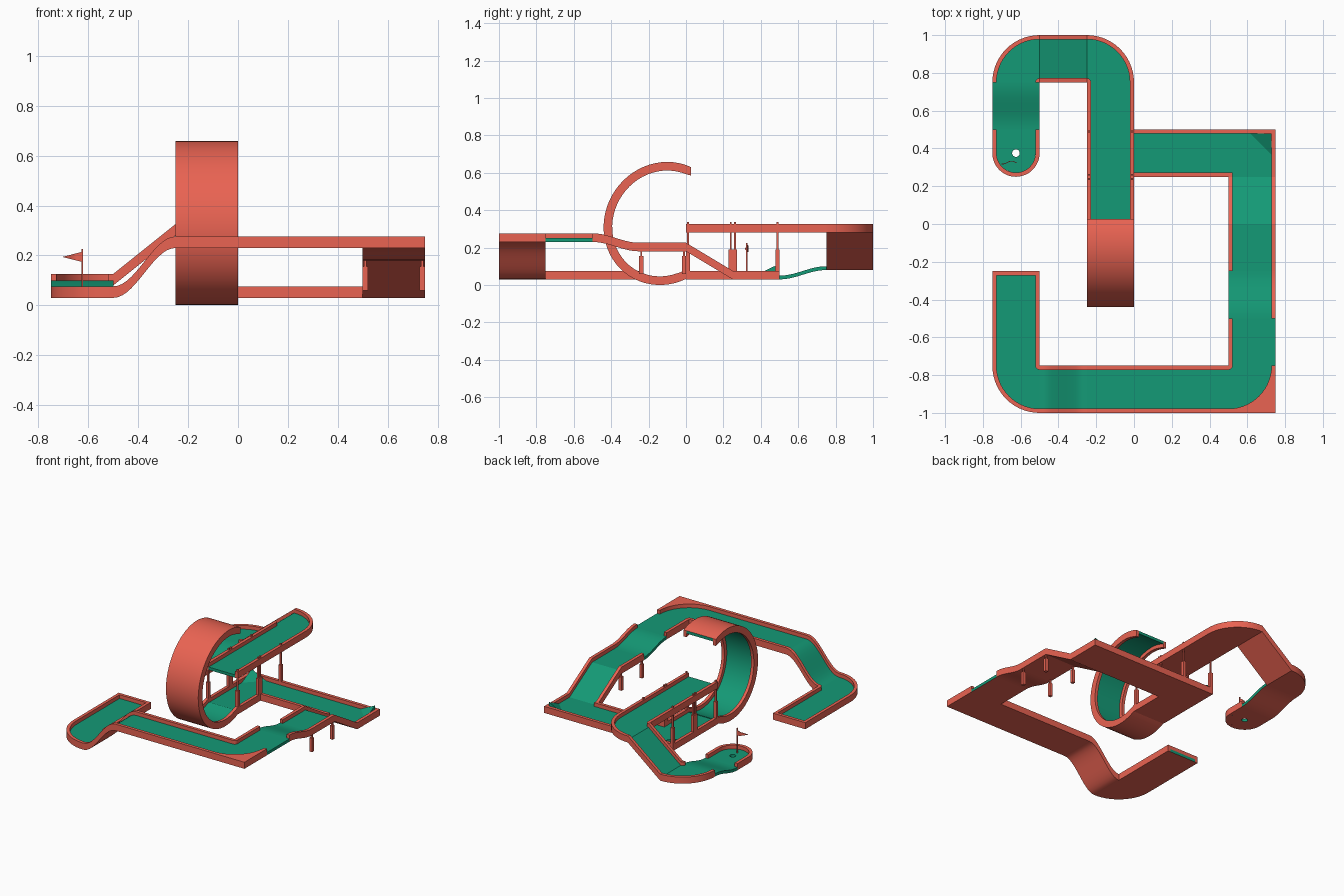
import bpy, bmesh, math
from mathutils import Vector as V

if "Cube" in bpy.data.objects:
    bpy.data.objects.remove(bpy.data.objects["Cube"])

W, T, F, H = 0.25, 0.022, 0.02, 0.046   # tile width, wall, floor and wall heights


def material(name, rgb):
    m = bpy.data.materials.new(name)
    m.diffuse_color = (*rgb, 1)
    m.use_nodes = True
    m.node_tree.nodes["Principled BSDF"].inputs["Base Color"].default_value = m.diffuse_color
    return m


RED = material("red", (0.82, 0.125, 0.085))
GREEN = material("green", (0.007, 0.32, 0.18))
X, Y, Z = V((1, 0, 0)), V((0, 1, 0)), V((0, 0, 1))


def finish(name, bm):
    bmesh.ops.remove_doubles(bm, verts=bm.verts, dist=1e-6) if name.endswith("corner") else None
    bmesh.ops.recalc_face_normals(bm, faces=bm.faces)
    me = bpy.data.meshes.new(name)
    bm.to_mesh(me)
    bm.free()
    me.materials.append(RED)
    me.materials.append(GREEN)
    ob = bpy.data.objects.new(name, me)
    bpy.context.collection.objects.link(ob)
    return ob


# rectangle swept along frames (point, side, up); floors are green with a red underside
def sweep(bm, frames, u0, u1, h1, green=False, h0=0, closed=False):
    rings = []
    for p, s, n in frames:
        b = u1(s) if callable(u1) else u1
        rings.append([bm.verts.new(p + s * u + n * h)
                      for u, h in ((u0, h0), (b, h0), (b, h1), (u0, h1))])
    pairs = list(zip(rings, rings[1:] + rings[:1] if closed else rings[1:]))
    for r, q in pairs:
        for k in range(4):
            j = (k + 1) % 4
            f = bm.faces.new((r[k], r[j], q[j], q[k]))
            f.material_index = int(green and k != 0)
    if not closed:
        for r in (rings[0], rings[-1]):
            bm.faces.new(r).material_index = int(green)


def box(bm, x0, x1, y0, y1, z0, z1, green=False):
    sweep(bm, [(V((x0, y, z0)), X, Z) for y in (y0, y1)], 0, x1 - x0, z1 - z0, green)


def lane(bm, frames, left=True, right=True):
    sweep(bm, frames, T if left else 0, W - T if right else W, F, True)
    if left:
        sweep(bm, frames, 0, T, H)
    if right:
        sweep(bm, frames, W - T, W, H)


# straight, sloped or S-curved tile; a-b is the u=0 edge
def straight(name, a, b, side, z0, z1=None, smooth=False, left=True, right=True, end=None):
    z1 = z0 if z1 is None else z1
    n = 14 if smooth else 1
    fr = []
    for i in range(n + 1):
        t = i / n
        k = (1 - math.cos(math.pi * t)) / 2 if smooth else t
        fr.append((V((a[0] + (b[0] - a[0]) * t, a[1] + (b[1] - a[1]) * t,
                      z0 + (z1 - z0) * k)), side, Z))
    bm = bmesh.new()
    lane(bm, fr, left, right)
    if end:
        box(bm, *end)
    finish(name, bm)


def radial(d):
    return V((math.cos(math.radians(d)), math.sin(math.radians(d)), 0))


def round_corner(name, c, a0, z, filled=False):
    fr = [(V((*c, z)), radial(a0 + 90 * i / 14), Z) for i in range(15)]
    bm = bmesh.new()
    lane(bm, fr, right=not filled)if not filled else sweep(bm, fr, T, W - T, F, True)
    if filled:
        sweep(bm, fr, 0, T, H)
        sweep(bm, fr, W - T, lambda s: W / max(abs(s.x), abs(s.y)), H)
    finish(name, bm)


# square corner: outer walls on the far y side and one x side, sloped kicker in the corner
def square_corner(name, x, y, z, m):
    def bx(a, b, *r):
        a, b = sorted((x + m * a, x + m * b))
        box(bm, a, b, *r)
    bm = bmesh.new()
    bx(0, W - T, y, y + W - T, z, z + F, True)
    bx(W - T, W, y, y + W, z, z + H)
    bx(0, W - T, y + W - T, y + W, z, z + H)
    bx(0, T, y, y + T, z, z + H)
    e = W - T
    v = [bm.verts.new((x + m * a, y + b, z + c)) for a, b, c in
         ((e - .111, e, F), (e, e, F), (e, e - .111, F), (e, e, .073))]
    for t in ((0, 1, 2), (0, 1, 3), (1, 2, 3), (0, 2, 3)):
        bm.faces.new([v[i] for i in t]).material_index = 1
    finish(name, bm)


# front run: start, rise, bumper corner, open-sided tiles, bridge, ramp
straight("start_lane", (-.75, -.25), (-.75, -.75), X, .03,
         end=(-.75 + T, -.5 - T, -.25 - T, -.25, .03, .03 + H))
round_corner("start_corner", (-.5, -.75), 180, .03)
straight("rise_lane", (-.5, -1), (-.25, -1), Y, .03, .23, True)
straight("front_lane", (-.25, -1), (.5, -1), Y, .23)
round_corner("bumper_corner", (.5, -.75), 270, .23, True)
straight("open_right_lane", (.5, -.75), (.5, -.5), X, .23, right=False)
straight("open_left_dip", (.5, -.5), (.5, -.25), X, .23, .18, True, left=False)
straight("bridge_lane", (.5, -.25), (.5, 0), X, .18)
straight("down_ramp", (.5, 0), (.5, .25), X, .18, .03)
square_corner("right_kicker_corner", .5, .25, .03, 1)
straight("middle_lane", (.5, .25), (0, .25), Y, .03)
square_corner("left_kicker_corner", 0, .25, .03, -1)
straight("loop_entry_lane", (-.25, .25), (-.25, 0), X, .03)

# loop: slightly leaning ring, ends cut vertically
def ring(t):
    return V((-.25, -.12 - .02 * math.cos(t) - .32 * math.sin(t), .329 * (1 - math.cos(t))))


N, A0, A1 = 40, -.4528, 3.55
frames = []
for i in range(N + 1):
    t = A0 + (A1 - A0) * i / N
    tan = ring(t + .01) - ring(t - .01)
    up = V((0, tan.z, -tan.y)).normalized()
    up = Z if i == 0 else -Z if i == N else up
    frames.append((ring(t), X, up))
bm = bmesh.new()
lane(bm, frames)
finish("loop", bm)

# raised run down to the hole
straight("raised_lane", (-.25, 0), (-.25, .75), X, .28)
round_corner("raised_corner", (-.25, .75), 0, .28)
straight("back_ramp", (-.25, .75), (-.5, .75), Y, .28, .08)
round_corner("back_corner", (-.5, .75), 90, .08)
straight("wave_tile", (-.75, .75), (-.75, .5), X, .08, .03, True, False, False)

# hole tile: floor around the cup, U-shaped wall
C = V((-.625, .375, .03))
R = .125 - T


def green_edge(s):
    if s.y < 1e-6:
        return R
    return min(R / max(abs(s.x), 1e-6), .125 / s.y)


c = math.degrees(math.atan2(.125, R))
angles = sorted([i * 10 for i in range(36)] + [c, 180 - c])
bm = bmesh.new()
sweep(bm, [(C, radial(a), Z) for a in angles], .02, green_edge, F, True, closed=True)
wall = [(C + Y * .125, -X, Z)] + [(C, radial(180 + 180 * i / 24), Z) for i in range(25)]
wall.append((C + Y * .125, X, Z))
sweep(bm, wall, R, .125, H)
finish("hole_tile", bm)

# flag with a gently waving pennant
bm = bmesh.new()
box(bm, -.628, -.622, .322, .328, .045, .225)
fr = []
for i in range(9):
    t = i / 8
    h = .019 * (1 - t) + .001
    fr.append((V((-.626 - .075 * t, .325 + .008 * math.sin(5 * t), .194 - h)),
               V((0, .004, 0)), Z * 2 * h))
sweep(bm, fr, -.5, .5, 1)
finish("flag", bm)


# supports: thick foot with a thin rod
def support(name, x, y, z0, z1, z2):
    bm = bmesh.new()
    box(bm, x - .011, x + .011, y - .011, y + .011, z0, z1)
    box(bm, x - .005, x + .005, y - .005, y + .005, z1, z2)
    finish(name, bm)


for x in (-.239, -.011):
    for y in (.011, .239, .261, .489):
        support("raised_support", x, y, .055, .19, .338)
for x in (.511, .739):
    for y in (-.239, -.011):
        support("bridge_support", x, y, .06, .155, .21)

# smooth curved surfaces, keep edges sharp
for ob in bpy.context.collection.objects:
    ob.select_set(True)
    bpy.context.view_layer.objects.active = ob
bpy.ops.object.shade_smooth_by_angle(angle=math.radians(30))
